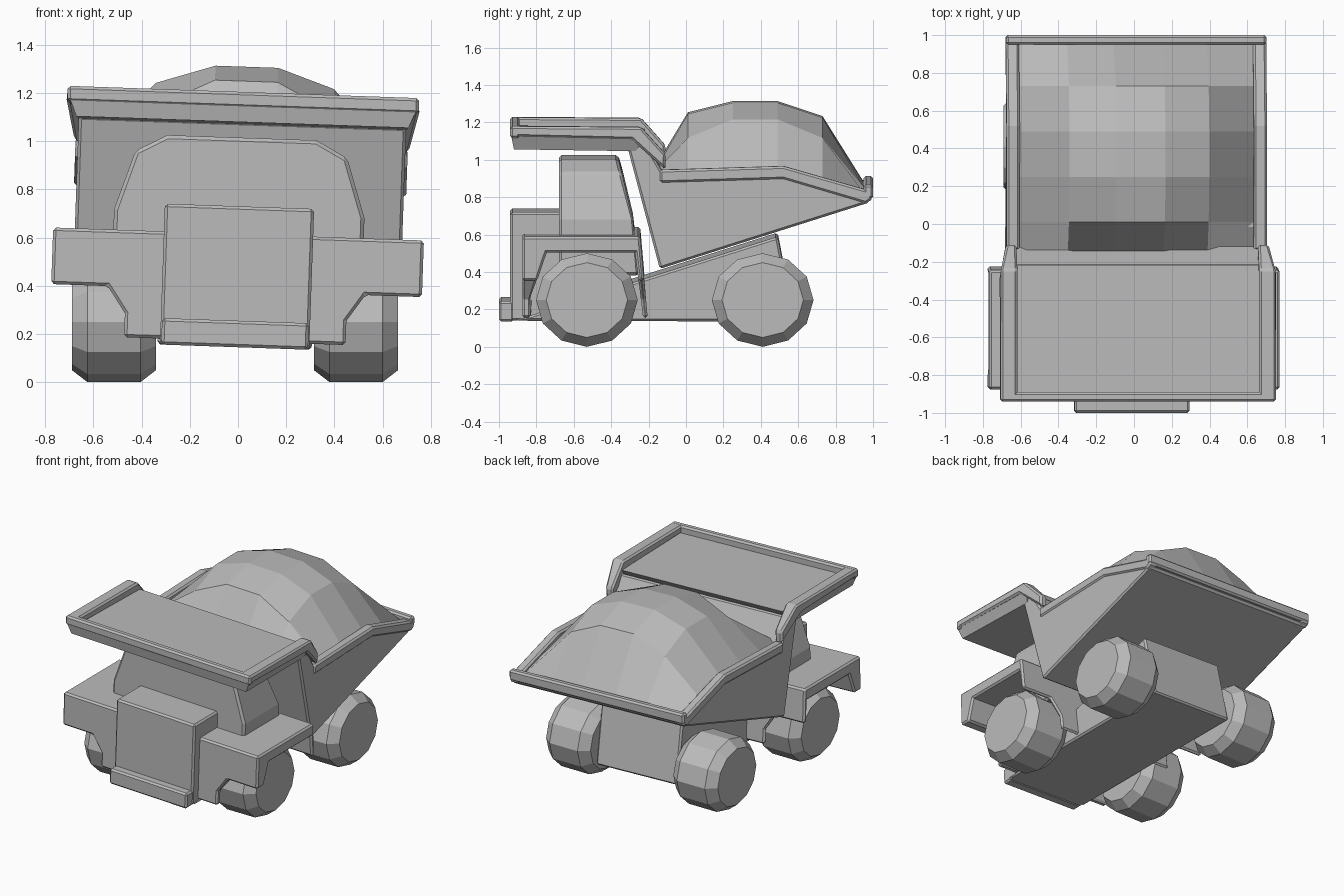
import bpy, math
from mathutils import Matrix, Vector

if "Cube" in bpy.data.objects:
    bpy.data.objects.remove(bpy.data.objects["Cube"])

grey = bpy.data.materials.new("plain_grey")
grey.diffuse_color = (0.5, 0.5, 0.5, 1)
grey.use_nodes = True
grey.node_tree.nodes["Principled BSDF"].inputs["Base Color"].default_value = grey.diffuse_color

# the whole body leans slightly to its left side, the wheels stand straight
PIVOT = Vector((0, 0, 0.55))
ROLL = Matrix.Translation(PIVOT) @ Matrix.Rotation(0.035, 4, 'Y') @ Matrix.Translation(-PIVOT)


def make(name, verts, faces, bevel=0.012, roll=True):
    me = bpy.data.meshes.new(name)
    me.from_pydata([ROLL @ Vector(v) if roll else v for v in verts], [], faces)
    me.materials.append(grey)
    ob = bpy.data.objects.new(name, me)
    bpy.context.collection.objects.link(ob)
    # consistent outward normals
    import bmesh
    bm = bmesh.new()
    bm.from_mesh(me)
    bmesh.ops.recalc_face_normals(bm, faces=bm.faces)
    bm.to_mesh(me)
    bm.free()
    if bevel:
        m = ob.modifiers.new("edge", 'BEVEL')
        m.width, m.segments, m.limit_method = bevel, 1, 'ANGLE'
        m.angle_limit = math.radians(40)
    return ob


def prism(name, a, b, bevel=0.012):
    """Solid between two matching rings of points."""
    n = len(a)
    faces = [list(range(n)), list(range(2 * n - 1, n - 1, -1))]
    faces += [[i, (i + 1) % n, (i + 1) % n + n, i + n] for i in range(n)]
    return make(name, list(a) + list(b), faces, bevel)


def side_prism(name, prof, x0, x1, bevel=0.012):
    return prism(name, [(x0, y, z) for y, z in prof], [(x1, y, z) for y, z in prof], bevel)


def front_prism(name, prof, y0, y1, bevel=0.012):
    """y0 and y1 give the depth at each height."""
    return prism(name, [(x, y0(z), z) for x, z in prof], [(x, y1(z), z) for x, z in prof], bevel)


def box(name, x, y0, y1, z0, z1, bevel=0.012):
    return side_prism(name, [(y0, z0), (y1, z0), (y1, z1), (y0, z1)], -x, x, bevel)


def mirrored(half):
    return half + [(-x, z) for x, z in reversed(half)]


# wheels: twelve-sided with chamfered rims
for yc in (-0.53, 0.41):
    for side, xc in (("left", -0.515), ("right", 0.49)):
        verts = []
        for dx, r in ((-0.175, 0.8), (-0.11, 1), (0.11, 1), (0.175, 0.8)):
            for k in range(12):
                t = math.tau * k / 12
                verts.append((xc + dx, yc + 0.272 * r * math.cos(t), 0.25 + 0.25 * r * math.sin(t)))
        faces = [list(range(12)), list(range(36, 48))]
        faces += [[12 * j + k, 12 * j + (k + 1) % 12, 12 * j + 12 + (k + 1) % 12, 12 * j + 12 + k]
                  for j in range(3) for k in range(12)]
        make(("front" if yc < 0 else "rear") + "_wheel_" + side, verts, faces, 0, False)

# chassis, hood and bumper
side_prism("chassis", [(-0.92, 0.15), (0.58, 0.145), (0.49, 0.6), (-0.22, 0.375)], -0.32, 0.32)
box("hood", 0.31, -0.94, -0.66, 0.15, 0.73)
box("bumper", 0.305, -1.0, -0.92, 0.145, 0.255)

# fenders: front wall, slanted rear wall, top slab
wall = mirrored([(0.46, 0.17), (0.46, 0.27), (0.535, 0.38), (0.77, 0.38), (0.77, 0.615)])
front_prism("fender_front_wall", wall, lambda z: -0.875, lambda z: -0.83 + max(0, z - 0.28) * 0.34)
front_prism("fender_rear_wall", wall, lambda z: -0.275 + (0.55 - z) * 0.12,
            lambda z: -0.245 + (0.615 - z) * 0.09)
box("fender_top", 0.77, -0.875, -0.245, 0.53, 0.615)

# cab with slanted back
cab = mirrored([(0.52, 0.4), (0.52, 0.7), (0.44, 0.945), (0.31, 1.015)])
front_prism("cab", cab, lambda z: -0.68, lambda z: -0.25 - max(0, z - 0.6) * 0.27, 0.015)

# dump body
side_prism("dump_body", [(-0.31, 1.08), (-0.14, 0.44), (0.98, 0.795), (0.98, 0.82), (0.52, 0.95),
                         (-0.11, 0.93), (-0.22, 1.12)], -0.68, 0.68)
for s, side in ((-1, "left"), (1, "right")):
    side_prism("dump_rim_" + side, [(-0.14, 0.90), (0.52, 0.92), (0.96, 0.79), (1.0, 0.815), (0.975, 0.86),
                                    (0.52, 0.99), (-0.14, 0.97)], s * 0.62, s * 0.69)
    # canopy side rail, running down to the dump body rim
    rail = [(-0.94, 1.15), (-0.94, 1.205), (-0.24, 1.2), (-0.11, 1.055), (-0.11, 0.97), (-0.29, 1.135)]
    inner, outer = [], []
    for y, z in rail:
        taper = 0.035 if y > -0.2 else 0
        inner.append((s * 0.64, y, z))
        outer.append((s * (0.73 - taper), y, z))
    prism("canopy_rail_" + side, inner, outer)
box("dump_tail_rim", 0.69, 0.95, 1.0, 0.815, 0.89)

# canopy
prism("canopy_floor",
      [(-0.69, -0.92, 1.08), (0.69, -0.92, 1.08), (0.68, -0.27, 1.07), (-0.68, -0.27, 1.07)],
      [(-0.72, -0.935, 1.155), (0.72, -0.935, 1.155), (0.72, -0.22, 1.145), (-0.72, -0.22, 1.145)], 0)
box("canopy_front_rail", 0.73, -0.94, -0.89, 1.14, 1.205)

# heaped load
xs = (-0.625, -0.365, -0.12, 0.14, 0.375, 0.625)
rows = ((-0.165, 0.95, 0.95, 0.95), (0.01, 0.93, 1.13, 1.25), (0.25, 0.95, 1.23, 1.31),
        (0.49, 0.96, 1.23, 1.31), (0.73, 0.9, 1.13, 1.23), (0.955, 0.84, 0.86, 0.87))
verts = [(x, r[0], r[1 + min(i, 5 - i)]) for r in rows for i, x in enumerate(xs)]
faces = [[j * 6 + i, j * 6 + i + 1, j * 6 + i + 7, j * 6 + i + 6] for j in range(5) for i in range(5)]
load = make("load", verts, faces, 0)
